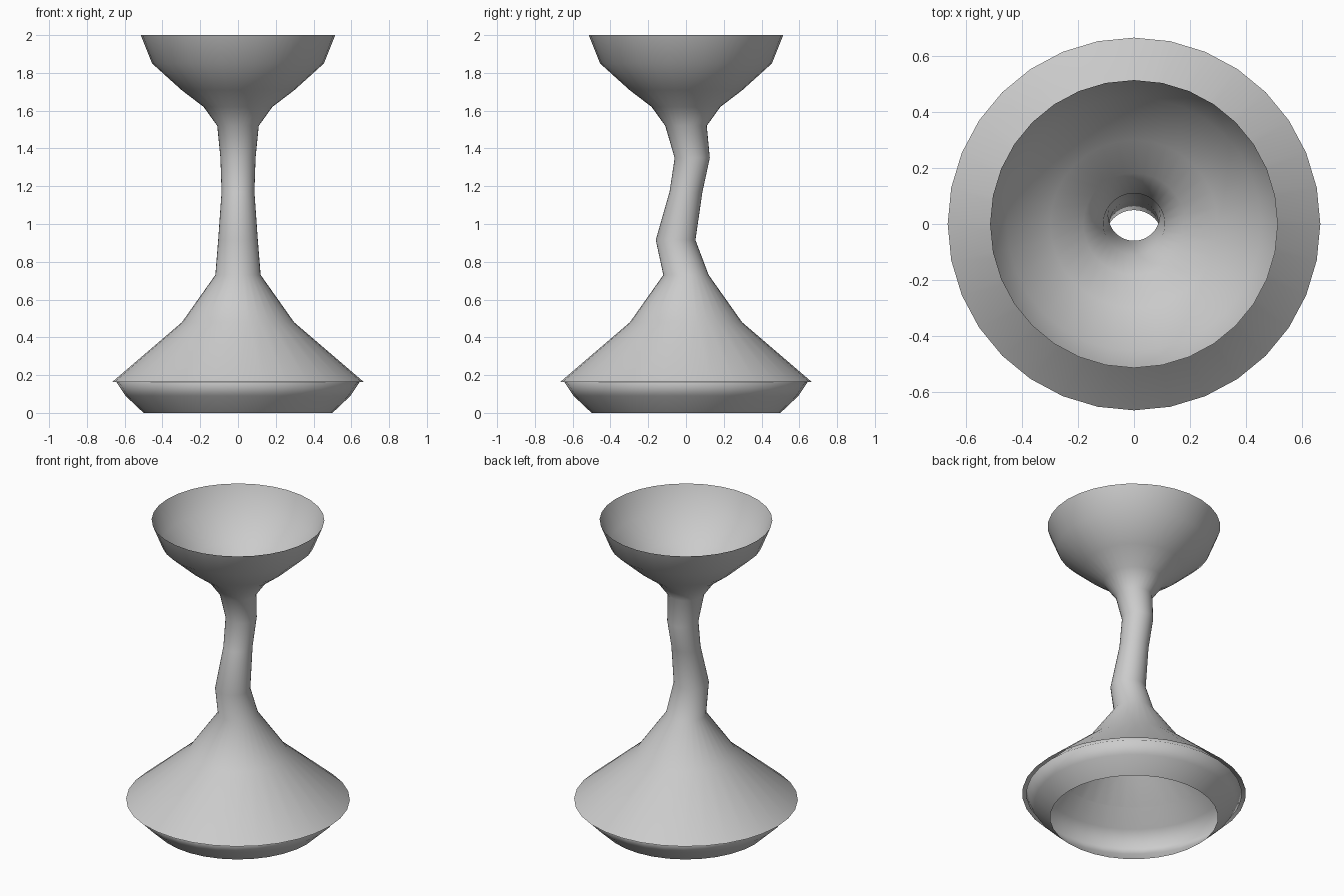
import bpy, bmesh, math

if "Cube" in bpy.data.objects:
    bpy.data.objects.remove(bpy.data.objects["Cube"])

SIDES = 32

grey = bpy.data.materials.new("plain grey")
grey.diffuse_color = (0.6, 0.6, 0.6, 1)
grey.use_nodes = True
grey.node_tree.nodes["Principled BSDF"].inputs["Base Color"].default_value = grey.diffuse_color


def lathe(name, rings):
    """Open tube through rings of (radius, height, y offset)."""
    bm = bmesh.new()
    loops = []
    for r, z, y in rings:
        loops.append([bm.verts.new((r * math.cos(2 * math.pi * i / SIDES),
                                    y + r * math.sin(2 * math.pi * i / SIDES), z))
                      for i in range(SIDES)])
    for a, b in zip(loops, loops[1:]):
        for i in range(SIDES):
            j = (i + 1) % SIDES
            bm.faces.new((a[i], a[j], b[j], b[i]))
    for f in bm.faces:
        f.smooth = True
    mesh = bpy.data.meshes.new(name)
    bm.to_mesh(mesh)
    bm.free()
    mesh.materials.append(grey)
    obj = bpy.data.objects.new(name, mesh)
    bpy.context.collection.objects.link(obj)
    return obj


# Rounded ring under the flared foot, open at both ends
lathe("base_ring", [(0.50, 0, 0), (0.595, 0.09, 0), (0.643, 0.162, 0),
                    (0.56, 0.24, 0), (0.465, 0.335, 0)])

# Flared foot, wavy hollow stem and open cup in one skin
lathe("foot_stem_cup", [
    (0.667, 0.163, 0), (0.297, 0.48, 0), (0.12, 0.73, 0),
    (0.105, 0.915, -0.055), (0.087, 1.17, 0), (0.093, 1.35, 0.033),
    (0.11, 1.52, 0), (0.182, 1.62, 0), (0.30, 1.71, 0),
    (0.455, 1.85, 0), (0.515, 2.0, 0)])
